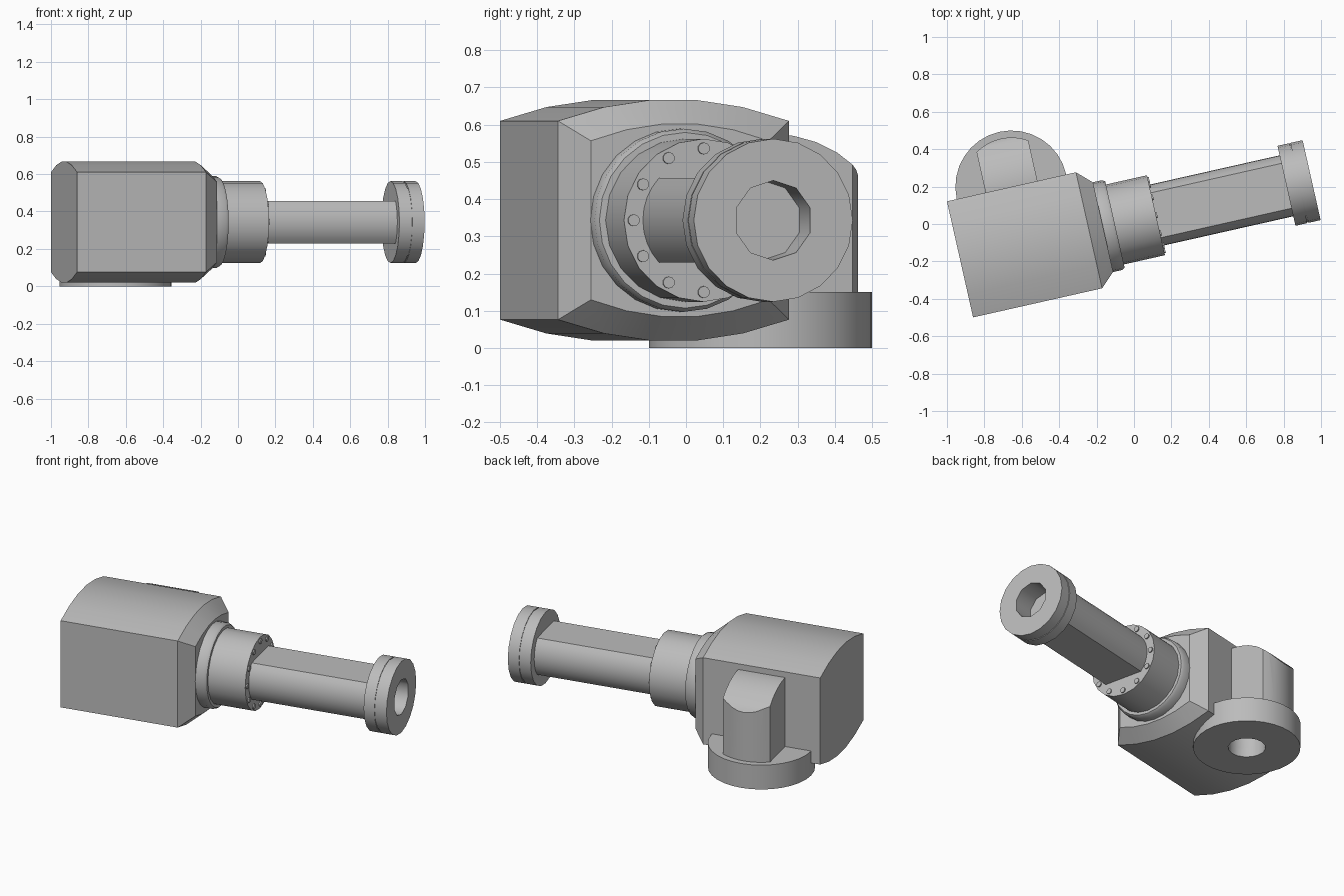
import bpy, bmesh
from math import sin, cos, pi, radians, asin, sqrt
from mathutils import Matrix, Vector

if "Cube" in bpy.data.objects:
    bpy.data.objects.remove(bpy.data.objects["Cube"], do_unlink=True)

grey = bpy.data.materials.new("light_grey")
grey.use_nodes = True
GREY = (0.5, 0.5, 0.5, 1)
grey.diffuse_color = GREY
grey.node_tree.nodes["Principled BSDF"].inputs["Base Color"].default_value = GREY

# The arm lies along local x, then everything is turned about z
TURN = Matrix.Rotation(radians(12.7), 4, 'Z')
ARM_Y, ARM_Z = 0.02, 0.343
JOINT_X, JOINT_Y = -0.595, 0.339


def loft(name, rings):
    """Skin a list of equal-length point rings and cap both ends."""
    bm = bmesh.new()
    loops = [[bm.verts.new(TURN @ Vector(p)) for p in ring] for ring in rings]
    n = len(loops[0])
    for a, b in zip(loops, loops[1:]):
        for i in range(n):
            j = (i + 1) % n
            bm.faces.new((a[i], a[j], b[j], b[i]))
    bm.faces.new(loops[0])
    bm.faces.new(loops[-1])
    bmesh.ops.recalc_face_normals(bm, faces=bm.faces)
    mesh = bpy.data.meshes.new(name)
    bm.to_mesh(mesh)
    bm.free()
    ob = bpy.data.objects.new(name, mesh)
    bpy.context.collection.objects.link(ob)
    mesh.materials.append(grey)
    return ob


def activate(ob):
    bpy.ops.object.select_all(action='DESELECT')
    ob.select_set(True)
    bpy.context.view_layer.objects.active = ob


def smooth(*obs):
    for ob in obs:
        activate(ob)
        bpy.ops.object.shade_smooth_by_angle(angle=radians(37))


def boolean(ob, cutter, operation='DIFFERENCE'):
    cutter.hide_render = True
    activate(ob)
    mod = ob.modifiers.new("cut", 'BOOLEAN')
    mod.object, mod.operation, mod.solver = cutter, operation, 'EXACT'
    bpy.ops.object.modifier_apply(modifier=mod.name)


def circle(r, sides):
    return [(r * cos(2 * pi * i / sides + pi / 2), r * sin(2 * pi * i / sides + pi / 2))
            for i in range(sides)]


def flat_circle(r, half, steps=8):
    """Circle with two opposite sides cut flat at +-half of the second axis."""
    lim = asin(half / r)
    arc = [-lim + 2 * lim * i / steps for i in range(steps + 1)]
    return [(r * cos(a + t), r * sin(a + t)) for t in (0, pi) for a in arc]


def along_x(section, x, dy=0, dz=0):
    return [(x, ARM_Y + dy + a, ARM_Z + dz + b) for a, b in section]


def along_z(section, z):
    return [(JOINT_X + a, JOINT_Y + b, z) for a, b in section]


def turned(name, steps, sides=20):
    """Round part on the arm axis from (x, radius) steps."""
    return loft(name, [along_x(circle(r, sides), x) for x, r in steps])


# Housing: crowned top and bottom, chamfered front
crown = [(-0.318, 0.267), (-0.191, 0.304), (-0.064, 0.323)]
top = crown + [(-a, b) for a, b in reversed(crown)]
section = top + [(a, -b) for a, b in reversed(top)]
nose = [(a * 0.77, b * 0.8) for a, b in section]
housing = loft("housing", [along_x(section, -0.949), along_x(section, -0.242),
                           along_x(nose, -0.165)])

# Wrist collar and sleeve
collar = turned("collar", [(-0.17, 0.246), (-0.115, 0.246), (-0.1, 0.236)], 24)
sleeve = turned("sleeve", [(-0.12, 0.219), (0.125, 0.219)])

# Bolt circle on the sleeve face
for i, (dy, dz) in enumerate(circle(0.193, 12)):
    head = circle(0.016, 10)
    smooth(loft(f"bolt_{i + 1}", [along_x(head, x, dy, dz) for x in (0.115, 0.132)]))

# Forearm shaft with flats above and below
shaft_section = flat_circle(0.167, 0.113)
shaft = loft("shaft", [along_x(shaft_section, x) for x in (0.12, 0.842)])

# Grooved end flange with a round socket
flange = turned("end_flange", [(0.84, 0.219), (0.905, 0.219), (0.905, 0.215),
                               (0.911, 0.215), (0.911, 0.219), (0.978, 0.219)])
socket = turned("socket_cutter", [(0.845, 0.107), (1.1, 0.107)], 10)
boolean(flange, socket)

# Round joint base with a socket underneath
base = loft("joint_base", [along_z(circle(0.3, 32), z) for z in (0, 0.15)])
bore = loft("bore_cutter", [along_z(circle(0.105, 16), z) for z in (-0.1, 0.148)])
boolean(base, bore)
boolean(housing, bore)

# Upright with flat sides and an arched top
upright_section = [(b, a) for a, b in flat_circle(0.263, 0.142)]
upright = loft("upright", [along_z(upright_section, z) for z in (0.145, 0.8)])
R = 0.346
ys = [-0.3 + 0.06 * i for i in range(11)]
arch = [(y, 0.575 - R + sqrt(R * R - y * y)) for y in ys] + [(0.3, 0), (-0.3, 0)]
dome = loft("arch_cutter", [[(JOINT_X + x, JOINT_Y + y, z) for y, z in arch]
                            for x in (-0.3, 0.3)])
boolean(upright, dome, 'INTERSECT')

for cutter in (socket, bore, dome):
    bpy.data.objects.remove(cutter, do_unlink=True)
smooth(housing, collar, sleeve, shaft, flange, base, upright)
